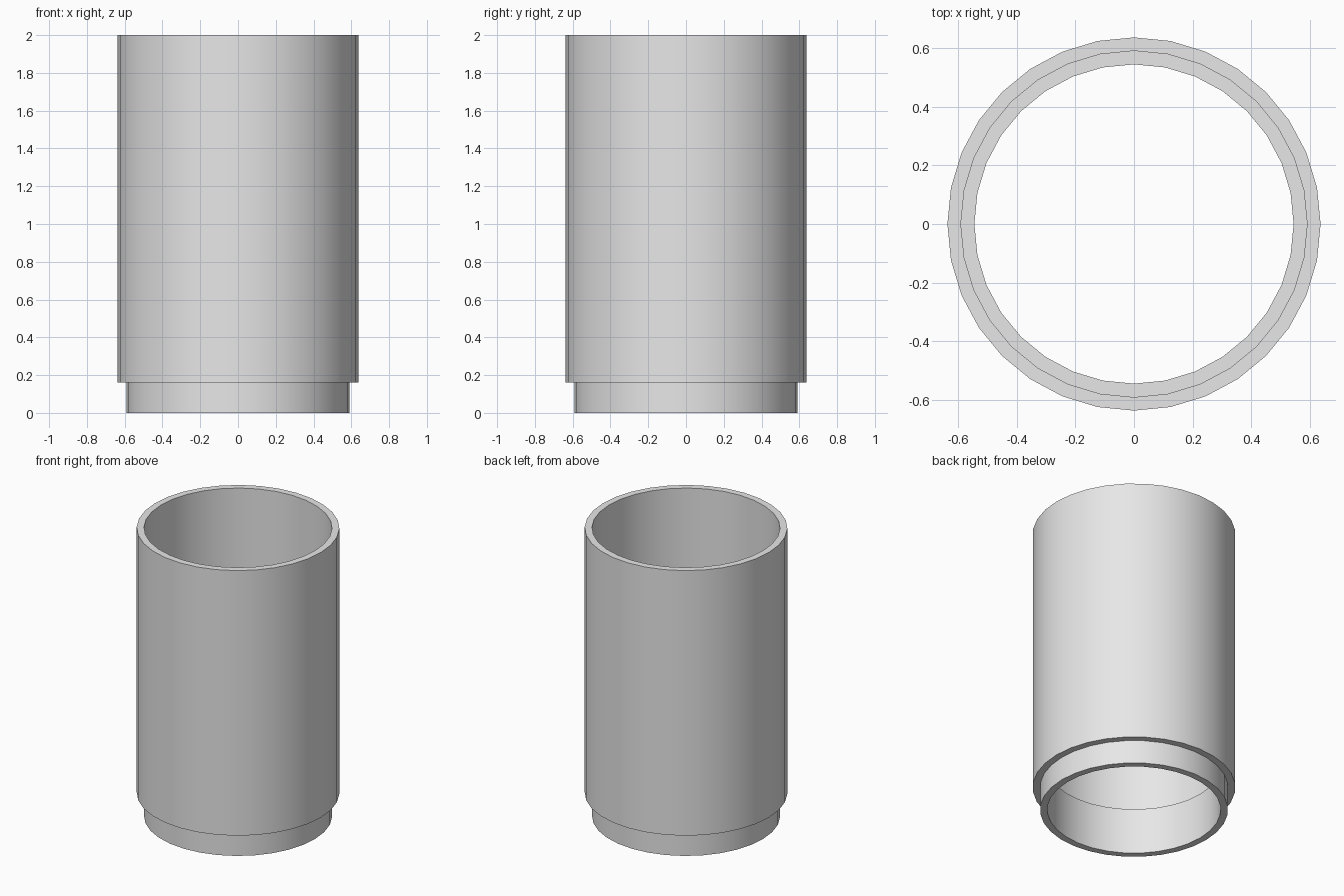
import bpy
import bmesh
from math import cos, sin, tau, radians

cube = bpy.data.objects.get("Cube")
if cube:
    bpy.data.objects.remove(cube, do_unlink=True)

SIDES = 32
OUTER, MIDDLE, INNER = 0.637, 0.591, 0.545
COLLAR, LEDGE, TOP = 0.162, 0.318, 2.0

# Plain grey material
grey = bpy.data.materials.new("light grey")
grey.use_nodes = True
colour = (0.8, 0.8, 0.8, 1)
grey.diffuse_color = colour
grey.node_tree.nodes["Principled BSDF"].inputs["Base Color"].default_value = colour


def lathe(name, profile, material):
    """Revolve a closed (radius, height) profile about z."""
    bm = bmesh.new()
    rings = [[bm.verts.new((r * cos(tau * i / SIDES), r * sin(tau * i / SIDES), z))
              for i in range(SIDES)] for r, z in profile]
    for a, b in zip(rings, rings[1:] + rings[:1]):
        for i in range(SIDES):
            j = (i + 1) % SIDES
            bm.faces.new((a[i], a[j], b[j], b[i]))
    bmesh.ops.recalc_face_normals(bm, faces=bm.faces)
    mesh = bpy.data.meshes.new(name)
    bm.to_mesh(mesh)
    bm.free()
    mesh.materials.append(material)
    obj = bpy.data.objects.new(name, mesh)
    bpy.context.collection.objects.link(obj)
    return obj


# Open tube with a narrower collar below and a flat ledge inside
tube = lathe("stepped_tube", [
    (INNER, 0), (MIDDLE, 0), (MIDDLE, COLLAR), (OUTER, COLLAR),
    (OUTER, TOP), (MIDDLE, TOP), (MIDDLE, LEDGE), (INNER, LEDGE),
], grey)

# Smooth walls, sharp rims
bpy.ops.object.select_all(action="DESELECT")
tube.select_set(True)
bpy.context.view_layer.objects.active = tube
bpy.ops.object.shade_smooth_by_angle(angle=radians(30))
